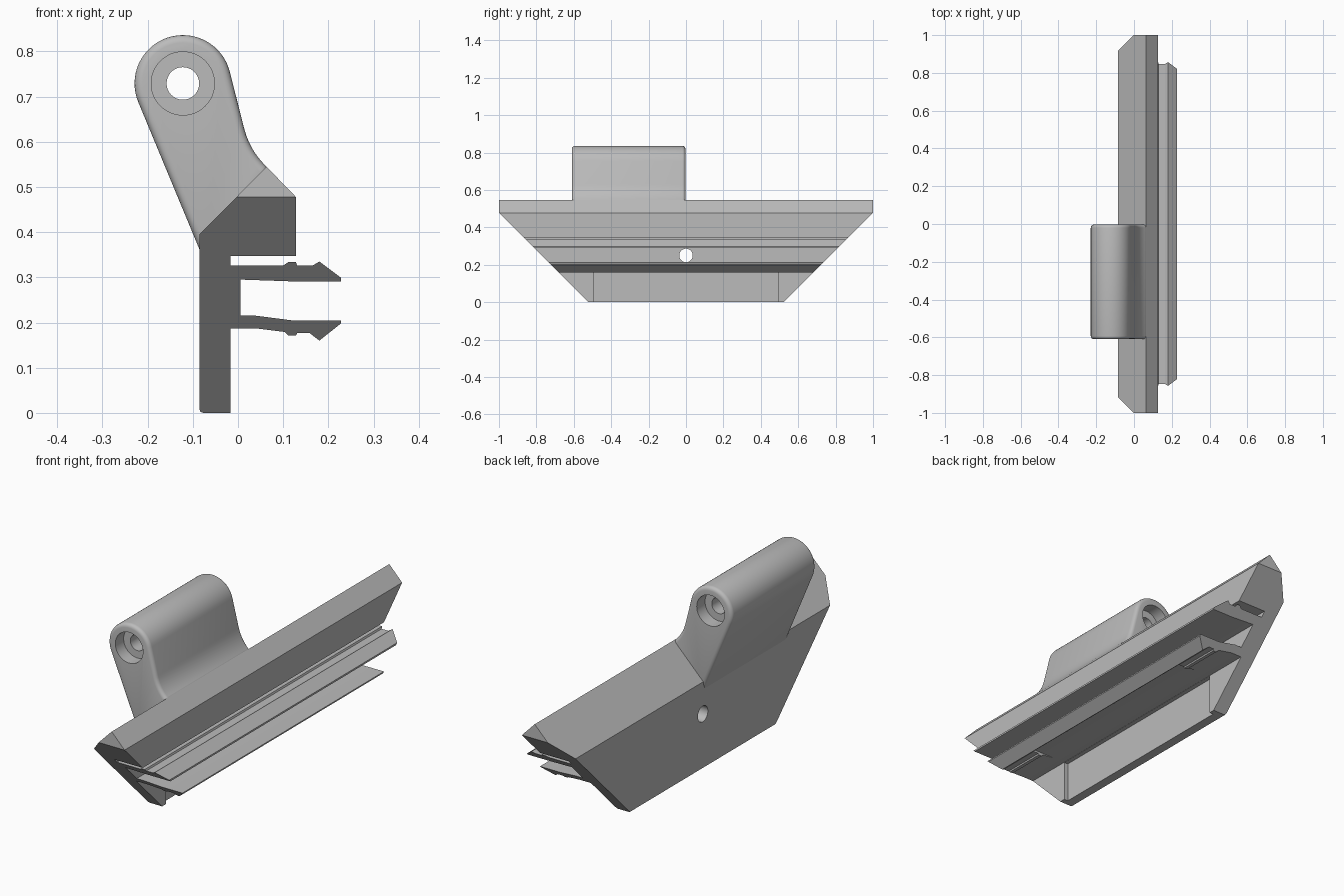
import bpy, bmesh, math
from mathutils import Matrix

cube = bpy.data.objects.get("Cube")
if cube:
    bpy.data.objects.remove(cube, do_unlink=True)

grey = bpy.data.materials.new("plain_grey")
grey.use_nodes = True
colour = (0.5, 0.5, 0.5, 1)
grey.diffuse_color = colour
grey.node_tree.nodes["Principled BSDF"].inputs["Base Color"].default_value = colour


def finish(name, bm):
    """Turn a bmesh into a named object."""
    bmesh.ops.recalc_face_normals(bm, faces=bm.faces[:])
    mesh = bpy.data.meshes.new(name)
    bm.to_mesh(mesh)
    bm.free()
    mesh.materials.append(grey)
    obj = bpy.data.objects.new(name, mesh)
    bpy.context.collection.objects.link(obj)
    return obj


def activate(obj):
    bpy.ops.object.select_all(action='DESELECT')
    obj.select_set(True)
    bpy.context.view_layer.objects.active = obj


def prism(name, profile, y_front, y_back, caps):
    """Extrude an xz profile along y; each end position is a function of z."""
    bm = bmesh.new()
    ends = [[bm.verts.new((x, y(z), z)) for x, z in profile] for y in (y_front, y_back)]
    n = len(profile)
    for i in range(n):
        j = (i + 1) % n
        bm.faces.new((ends[0][i], ends[0][j], ends[1][j], ends[1][i]))
    for ring in ends:
        for cap in caps:
            bm.faces.new([ring[i] for i in cap])
    return finish(name, bm)


def cylinder(radius, length, matrix):
    bm = bmesh.new()
    bmesh.ops.create_cone(bm, cap_ends=True, segments=48, radius1=radius,
                          radius2=radius, depth=length, matrix=matrix)
    return finish("cutter", bm)


def cut(obj, cutter):
    """Subtract a cutter and remove it."""
    cutter.hide_render = True
    mod = obj.modifiers.new("cut", 'BOOLEAN')
    mod.operation, mod.solver, mod.object = 'DIFFERENCE', 'EXACT', cutter
    activate(obj)
    bpy.ops.object.modifier_apply(modifier=mod.name)
    bpy.data.objects.remove(cutter, do_unlink=True)


# Rail: back plate, ridge and two barbed clip arms in one section
ridge = [(-0.003, 0.478), (0.063, 0.545), (0.128, 0.478)]
upper_arm = [(0.128, 0.347), (-0.017, 0.347), (-0.017, 0.326), (0.1, 0.326),
             (0.112, 0.334), (0.128, 0.334), (0.131, 0.326), (0.165, 0.326),
             (0.18, 0.335), (0.228, 0.299), (0.228, 0.291), (0.12, 0.291), (0.005, 0.295)]
lower_arm = [(0.005, 0.215), (0.04, 0.215), (0.125, 0.204), (0.228, 0.204),
             (0.228, 0.198), (0.18, 0.16), (0.158, 0.177), (0.131, 0.177),
             (0.128, 0.171), (0.112, 0.171), (0.104, 0.179), (0.04, 0.187), (-0.017, 0.187)]
plate = [(-0.017, 0), (-0.077, 0), (-0.083, 0.002), (-0.085, 0.008), (-0.085, 0.395)]
section = ridge + upper_arm + lower_arm + plate
lower_cap = [0] + list(range(2, len(section)))


def mitre(z):
    return min(1, 0.522 + z)


rail = prism("clip_rail", section, lambda z: -mitre(z), mitre, [lower_cap, [0, 1, 2]])

# Screw hole through the plate
cut(rail, cylinder(0.036, 0.4, Matrix.Translation((-0.05, 0, 0.25)) @ Matrix.Rotation(math.pi / 2, 4, 'Y')))

# Shallow recess in the lower plate
bm = bmesh.new()
bmesh.ops.create_cube(bm, size=1, matrix=Matrix.Translation((0.063, 0, 0.086))
                      @ Matrix.Diagonal((0.2, 0.99, 0.2, 1)))
cut(rail, finish("cutter", bm))

# Hinge lug: round head on a tapered neck blended into the ridge
cx, cz, radius = -0.122, 0.729, 0.107
outline = []
for i in range(33):
    a = math.radians(14 + (202.6 - 14) * i / 32)
    outline.append((cx + radius * math.cos(a), cz + radius * math.sin(a)))
outline += [(-0.075, 0.337), (-0.02, 0.38), (0.07, 0.53), (0.062, 0.546)]
p, q, r = (0.06, 0.548), (0.025, 0.583), (0.013, 0.632)
for i in range(11):
    t = i / 10
    outline.append(tuple((1 - t) ** 2 * a + 2 * t * (1 - t) * b + t * t * c
                         for a, b, c in zip(p, q, r)))
front, back = -0.61, -0.003
lug = prism("hinge_lug", outline, lambda z: front, lambda z: back, [range(len(outline))])
bevel = lug.modifiers.new("rounded_ends", 'BEVEL')
bevel.width, bevel.segments = 0.017, 4
bevel.limit_method, bevel.angle_limit = 'ANGLE', math.radians(60)
bevel.use_clamp_overlap = False
activate(lug)
bpy.ops.object.modifier_apply(modifier=bevel.name)

# Pin bore with a counterbore at each end
turn = Matrix.Rotation(math.pi / 2, 4, 'X')
for size, length, y in ((0.036, 2, 0), (0.07, 0.12, front), (0.07, 0.12, back)):
    cut(lug, cylinder(size, length, Matrix.Translation((cx, y, cz)) @ turn))

for obj in (rail, lug):
    activate(obj)
    bpy.ops.object.shade_smooth_by_angle(angle=math.radians(30))
